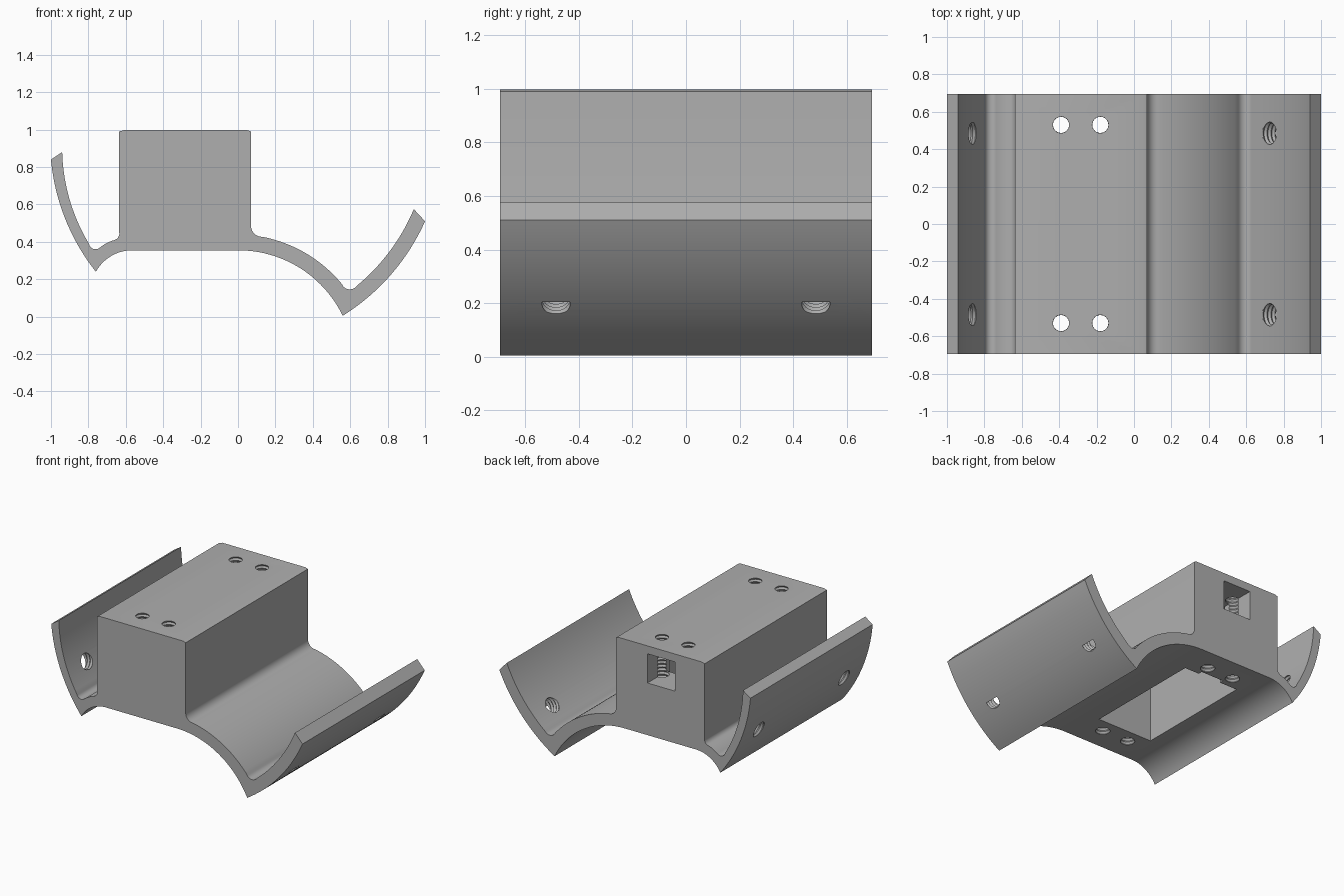
import bpy
import bmesh
import math
from mathutils import Vector

cube = bpy.data.objects.get("Cube")
if cube:
    bpy.data.objects.remove(cube, do_unlink=True)

grey = bpy.data.materials.new("plain grey")
grey.use_nodes = True
colour = (0.43, 0.43, 0.43, 1)
grey.diffuse_color = colour
grey.node_tree.nodes["Principled BSDF"].inputs["Base Color"].default_value = colour

HALF = 0.695


def arc(p, q, bulge, n=14):
    """Points from p to q, bowing by `bulge` to the right of travel."""
    p, q = Vector(p), Vector(q)
    d = q - p
    side = Vector((d.y, -d.x)).normalized()
    h = abs(bulge)
    s = math.copysign(1, bulge)
    r = (d.length ** 2 / 4 + h * h) / (2 * h)
    c = (p + q) / 2 + side * s * (h - r)
    a = math.asin(d.length / 2 / r)
    out = []
    for i in range(n + 1):
        t = -a + 2 * a * i / n
        out.append(c + side * s * r * math.cos(t) + d.normalized() * r * math.sin(t))
    return out


def add_object(name, bm):
    bmesh.ops.recalc_face_normals(bm, faces=bm.faces)
    mesh = bpy.data.meshes.new(name)
    bm.to_mesh(mesh)
    bm.free()
    mesh.materials.append(grey)
    ob = bpy.data.objects.new(name, mesh)
    bpy.context.collection.objects.link(ob)
    return ob


def box(name, lo, hi):
    bm = bmesh.new()
    bmesh.ops.create_cube(bm, size=1)
    lo, hi = Vector(lo), Vector(hi)
    for v in bm.verts:
        v.co = (lo + hi) / 2 + v.co * (hi - lo)
    return add_object(name, bm)


def thread(name, start, end, major, minor, pitch=0.026, sides=24):
    """Closed rod with ridged sides, used to cut a threaded hole."""
    start, end = Vector(start), Vector(end)
    axis = end - start
    turn = axis.to_track_quat('Z', 'Y')
    steps = max(2, round(axis.length / pitch)) * 2
    bm = bmesh.new()
    rings = []
    for i in range(steps + 1):
        r = minor if i % 2 == 0 else major
        ring = []
        for k in range(sides):
            a = math.tau * k / sides
            local = Vector((r * math.cos(a), r * math.sin(a), axis.length * i / steps))
            ring.append(bm.verts.new(start + turn @ local))
        rings.append(ring)
    for a, b in zip(rings, rings[1:]):
        for k in range(sides):
            j = (k + 1) % sides
            bm.faces.new((a[k], a[j], b[j], b[k]))
    bm.faces.new(rings[0])
    bm.faces.new(rings[-1])
    return add_object(name, bm)


# Cross-section: underside, right arm, raised block, left arm
profile = []
profile += arc((-0.76, 0.24), (-0.565, 0.355), -0.031)
profile += arc((0.0, 0.355), (0.56, 0.005), -0.095, 20)
profile += arc((0.56, 0.005), (1.0, 0.51), 0.05, 20)
profile += arc((0.94, 0.575), (0.635, 0.165), -0.031, 20)
profile += arc((0.635, 0.165), (0.555, 0.175), -0.024, 8)
profile += arc((0.555, 0.175), (0.13, 0.427), 0.043, 20)
profile += arc((0.13, 0.427), (0.07, 0.48), -0.016, 8)
profile += [(0.07, 0.99), (0.05, 0.997), (-0.61, 0.997), (-0.635, 0.99)]
profile += arc((-0.635, 0.45), (-0.66, 0.41), -0.009, 6)
profile += arc((-0.66, 0.41), (-0.735, 0.372), 0.004, 6)
profile += arc((-0.735, 0.372), (-0.797, 0.39), -0.02, 8)
profile += arc((-0.797, 0.39), (-0.94, 0.88), -0.033, 20)
profile += arc((-1.0, 0.84), (-0.76, 0.24), 0.047, 20)

bm = bmesh.new()
verts = [bm.verts.new((p[0], -HALF, p[1])) for p in profile]
face = bm.faces.new(verts)
moved = bmesh.ops.extrude_face_region(bm, geom=[face])["geom"]
bmesh.ops.translate(bm, vec=(0, 2 * HALF, 0),
                    verts=[g for g in moved if isinstance(g, bmesh.types.BMVert)])
bmesh.ops.remove_doubles(bm, verts=bm.verts, dist=0.0005)
bracket = add_object("bracket_body", bm)

# Hollow under the block, its rear notch and the rear port
cutters = [
    box("block_cavity", (-0.50, -0.43, 0.2), (-0.065, 0.44, 0.945)),
    box("cavity_notch", (-0.36, 0.40, 0.21), (-0.18, 0.47, 0.93)),
    box("rear_port", (-0.40, 0.42, 0.73), (-0.18, 0.8, 0.94)),
]

# Threaded holes down through the block and out through each arm
for y in (-0.53, 0.53):
    for x in (-0.39, -0.18):
        cutters.append(thread("block_hole", (x, y, 0.27), (x, y, 1.05), 0.051, 0.043))
for y in (-0.485, 0.485):
    for exit_x, exit_z, angle in ((0.80, 0.205, -30), (-0.945, 0.51, 193)):
        a = math.radians(angle)
        out = Vector((math.cos(a), 0, math.sin(a)))
        exit_point = Vector((exit_x, y, exit_z))
        cutters.append(thread("arm_hole", exit_point - out * 0.17, exit_point,
                              0.062, 0.052))

bpy.context.view_layer.objects.active = bracket
for cutter in cutters:
    cutter.hide_render = True
    mod = bracket.modifiers.new("cut", 'BOOLEAN')
    mod.operation = 'DIFFERENCE'
    mod.solver = 'EXACT'
    mod.object = cutter
    bpy.ops.object.modifier_apply(modifier=mod.name)
    bpy.data.objects.remove(cutter, do_unlink=True)

bpy.ops.object.select_all(action='DESELECT')
bracket.select_set(True)
bpy.ops.object.shade_smooth_by_angle(angle=math.radians(25))
